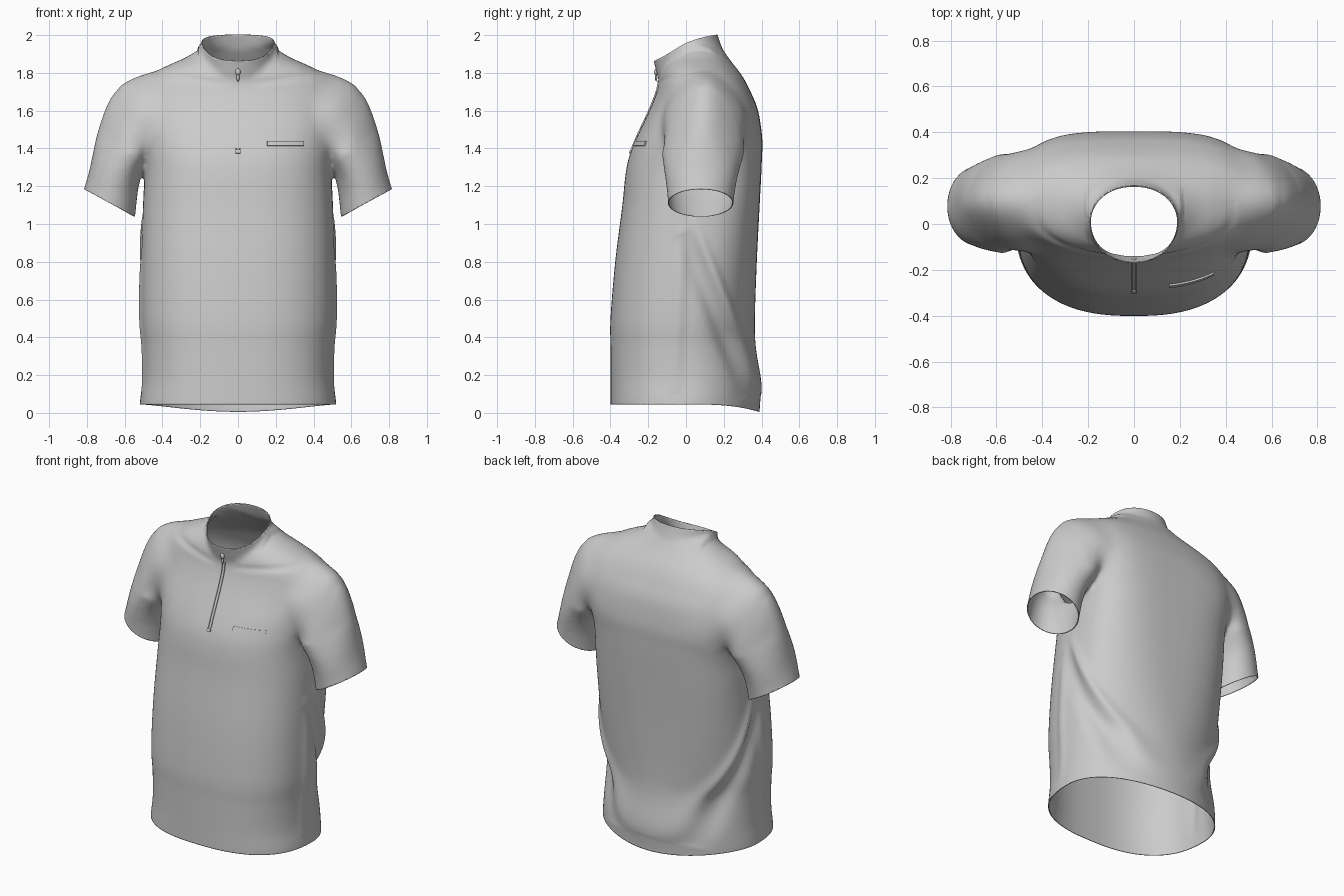
import bpy, bmesh, math
from mathutils import Vector
from mathutils.bvhtree import BVHTree

cube = bpy.data.objects.get("Cube")
if cube:
    bpy.data.objects.remove(cube)

fabric = bpy.data.materials.new("grey fabric")
fabric.use_nodes = True
grey = (0.6, 0.6, 0.6, 1)
fabric.diffuse_color = grey
fabric.node_tree.nodes["Principled BSDF"].inputs["Base Color"].default_value = grey

SIDES = 64


def add_object(name, bm):
    mesh = bpy.data.meshes.new(name)
    bm.to_mesh(mesh)
    bm.free()
    mesh.materials.append(fabric)
    obj = bpy.data.objects.new(name, mesh)
    bpy.context.collection.objects.link(obj)
    return obj


def spline_rows(rows, steps=4):
    """Catmull-Rom interpolation of equally long rows."""
    out = []
    for i in range(len(rows) - 1):
        quad = [rows[max(i - 1, 0)], rows[i], rows[i + 1], rows[min(i + 2, len(rows) - 1)]]
        for s in range(steps):
            t = s / steps
            out.append([b + t / 2 * (c - a + t * (2 * a - 5 * b + 4 * c - d + t * (3 * (b - c) + d - a)))
                        for a, b, c, d in zip(*quad)])
    return out + [rows[-1]]


def loft(bm, rings):
    loops = [[bm.verts.new(p) for p in ring] for ring in rings]
    for low, high in zip(loops, loops[1:]):
        for i in range(SIDES):
            j = (i + 1) % SIDES
            bm.faces.new((low[i], low[j], high[j], high[i]))
    bm.faces.new(loops[0][::-1])
    bm.faces.new(loops[-1])


def power(v, e):
    return math.copysign(abs(v) ** e, v)


def ramp(v, low, high):
    return min(max((v - low) / (high - low), 0), 1)


def body_ring(z, width, front, back):
    """Squarish chest, back narrowing towards the hem, oval shoulders."""
    mid = front + 0.53 * (back - front)
    blend = ramp(z, 1.5, 1.8)
    rear = 1.95 + 1.45 * ramp(z, 0.4, 1.4)
    ring = []
    for i in range(SIDES):
        a = math.tau * i / SIDES
        c, s = math.cos(a), math.sin(a)
        n = (rear if s > 0 else 2.5) * (1 - blend) + 2.1 * blend
        depth = back - mid if s > 0 else mid - front
        ring.append((width * power(c, 2 / n), mid + depth * power(s, 2 / n), z))
    return ring


def sleeve_ring(side, ox, oz, ix, iz, y, half):
    outer, inner = Vector((ox, 0, oz)), Vector((ix, 0, iz))
    mid, arm = (outer + inner) / 2, (outer - inner) / 2
    egg = 0.4 * ramp(oz, 1.28, 1.5)
    ring = []
    for i in range(SIDES):
        a = math.tau * i / SIDES
        reach = half * math.sin(a) * (1 - egg * math.cos(a))
        p = mid + arm * math.cos(a) + Vector((0, y + reach, 0))
        ring.append((side * p.x, p.y, p.z))
    return ring


# Torso: height, half width, front, back
torso = [
    (-0.1, 0.52, -0.40, 0.39), (0.05, 0.52, -0.40, 0.39), (0.18, 0.505, -0.40, 0.398),
    (0.35, 0.503, -0.40, 0.37),
    (0.5, 0.513, -0.40, 0.365), (0.8, 0.512, -0.375, 0.375), (1.1, 0.503, -0.337, 0.39),
    (1.25, 0.495, -0.322, 0.398), (1.35, 0.5, -0.303, 0.402), (1.45, 0.52, -0.265, 0.404),
    (1.6, 0.54, -0.195, 0.382), (1.7, 0.55, -0.155, 0.342), (1.76, 0.52, -0.142, 0.312),
    (1.8, 0.46, -0.13, 0.287), (1.84, 0.375, -0.115, 0.255), (1.88, 0.28, -0.09, 0.225),
    (1.93, 0.2, -0.06, 0.19)]
# Sleeve: outer x and z, inner x and z, centre y, half depth
sleeve = [
    (0.36, 1.83, 0.28, 1.5, 0.09, 0.18), (0.57, 1.775, 0.4, 1.43, 0.1, 0.21),
    (0.674, 1.667, 0.45, 1.37, 0.098, 0.202), (0.739, 1.5, 0.485, 1.31, 0.09, 0.205),
    (0.771, 1.36, 0.52, 1.23, 0.083, 0.197), (0.788, 1.28, 0.534, 1.14, 0.08, 0.185),
    (0.814, 1.19, 0.544, 1.045, 0.078, 0.174), (0.84, 1.1, 0.555, 0.955, 0.078, 0.174)]
# Collar: height, half width, front, back
collar = [(1.68, 0.2, -0.1, 0.22), (1.76, 0.195, -0.143, 0.215), (1.85, 0.19, -0.168, 0.21),
          (1.92, 0.192, -0.185, 0.195), (2.0, 0.188, -0.19, 0.168), (2.08, 0.18, -0.19, 0.15)]

bm = bmesh.new()
loft(bm, [body_ring(*r) for r in spline_rows(torso)])
loft(bm, [body_ring(*r) for r in spline_rows(collar)])
for side in (1, -1):
    loft(bm, [sleeve_ring(side, *r) for r in spline_rows(sleeve)])
bmesh.ops.recalc_face_normals(bm, faces=bm.faces)
blank = add_object("shirt_blank", bm)

# Fuse the volumes into one garment
fuse = blank.modifiers.new("fuse", "REMESH")
fuse.mode = "VOXEL"
fuse.voxel_size = 0.0115
graph = bpy.context.evaluated_depsgraph_get()
fused = bpy.data.meshes.new_from_object(blank.evaluated_get(graph))
bm = bmesh.new()
bm.from_mesh(fused)
bpy.data.objects.remove(blank)
bpy.data.meshes.remove(fused)


def relax(verts, rounds):
    for _ in range(rounds):
        bmesh.ops.smooth_vert(bm, verts=verts, factor=0.5,
                              use_axis_x=True, use_axis_y=True, use_axis_z=True)


# Soften everything a little and the shoulder joints a lot
for low, high, rounds in ((0.34, 0.66, 25), (0.4, 0.6, 30)):
    relax([v for v in bm.verts if low < abs(v.co.x) < high and v.co.z > 1.38], rounds)
relax(bm.verts, 8)


def open_end(point, normal, belongs):
    """Cut away everything beyond a plane within one region."""
    faces = [f for f in bm.faces if belongs(f.calc_center_median())]
    geom = set(faces)
    for f in faces:
        geom.update(f.verts)
        geom.update(f.edges)
    bmesh.ops.bisect_plane(bm, geom=list(geom), plane_co=point, plane_no=normal, clear_outer=True)


open_end((0, 0, 0.045), (0, 0, -1), lambda c: c.z < 0.3)
open_end((0, -0.17, 1.863), (0, -0.38, 0.92), lambda c: c.z > 1.8)
for side in (1, -1):
    open_end((side * 0.812, 0, 1.183), (side * 0.477, 0, -0.879),
             lambda c: c.x * side > 0.522 and 0.9 < c.z < 1.3)


def ridge(y, z, start, end, width):
    """Soft fold along a line, fading at both ends."""
    dy, dz = end[0] - start[0], end[1] - start[1]
    size = math.hypot(dy, dz)
    t = ((y - start[0]) * dy + (z - start[1]) * dz) / size ** 2
    if not 0 < t < 1:
        return 0
    off = ((y - start[0]) * dz - (z - start[1]) * dy) / size
    return math.sin(math.pi * t) ** 0.6 * math.exp(-(off / width) ** 2)


# Drape folds meeting low on the back, bowed collar rim and dropped back hem
bm.normal_update()
for v in bm.verts:
    x, y, z = v.co
    push = 0
    if z < 1.05 and abs(x) < 0.54:
        push += 0.02 * ridge(y, z, (0.03, 1.04), (0.39, 0.12), 0.03)
        push -= 0.025 * ridge(y, z, (-0.02, 0.95), (0.33, 0.1), 0.05)
        if y < 0.1:
            push += 0.012 * ridge(y, z, (-0.02, 1.0), (-0.06, 0.1), 0.035)
    if z > 1.6 and y < 0.1:
        push -= 0.008 * ridge(abs(x), z, (0.05, 1.74), (0.45, 1.8), 0.02)
    v.co += v.normal * push
    if z < 0.4 and y > 0:
        v.co.z -= 0.048 * (y / 0.4) ** 3 * (1 - z / 0.4)
    if abs(x) < 0.21:
        v.co.z += 0.025 * ramp(z, 1.86, 1.93) * max(1 - (y / 0.17) ** 2, 0)

surface = BVHTree.FromBMesh(bm)
for f in bm.faces:
    f.smooth = True
shirt = add_object("shirt", bm)
cloth = shirt.modifiers.new("cloth", "SOLIDIFY")
cloth.thickness = 0.005
cloth.offset = -1


def front_strip(name, x0, x1, z0, z1, lift):
    """Thin trim plate that follows the chest."""
    bm = bmesh.new()
    cols, rows = 8, 24
    grid = []
    for i in range(cols + 1):
        for j in range(rows + 1):
            x, z = x0 + (x1 - x0) * i / cols, z0 + (z1 - z0) * j / rows
            hit = surface.ray_cast(Vector((x, -1, z)), Vector((0, 1, 0)))[0]
            grid.append(bm.verts.new((x, (hit.y if hit else -0.15) - lift, z)))
    for i in range(cols):
        for j in range(rows):
            k = i * (rows + 1) + j
            bm.faces.new((grid[k], grid[k + rows + 1], grid[k + rows + 2], grid[k + 1]))
    obj = add_object(name, bm)
    plate = obj.modifiers.new("plate", "SOLIDIFY")
    plate.thickness = lift + 0.001
    plate.offset = -1


# Half zip, its stop and the chest pocket welt
for name, side in (("left", 1), ("right", -1)):
    front_strip("zip_edge_" + name, side * 0.009 - 0.003, side * 0.009 + 0.003, 1.4, 1.76, 0.006)
front_strip("zip_stop", -0.012, 0.012, 1.375, 1.395, 0.008)
front_strip("pocket_welt", 0.155, 0.35, 1.415, 1.44, 0.0085)

# Zip slider and hanging pull
for name, radius, place, scale in (("zip_slider", 0.014, (0, -0.158, 1.805), (1, 0.8, 1.3)),
                                   ("zip_pull", 0.01, (0, -0.158, 1.775), (0.8, 0.6, 2))):
    bm = bmesh.new()
    bmesh.ops.create_uvsphere(bm, u_segments=16, v_segments=8, radius=radius)
    bmesh.ops.scale(bm, vec=scale, verts=bm.verts)
    bmesh.ops.translate(bm, vec=place, verts=bm.verts)
    for f in bm.faces:
        f.smooth = True
    add_object(name, bm)
